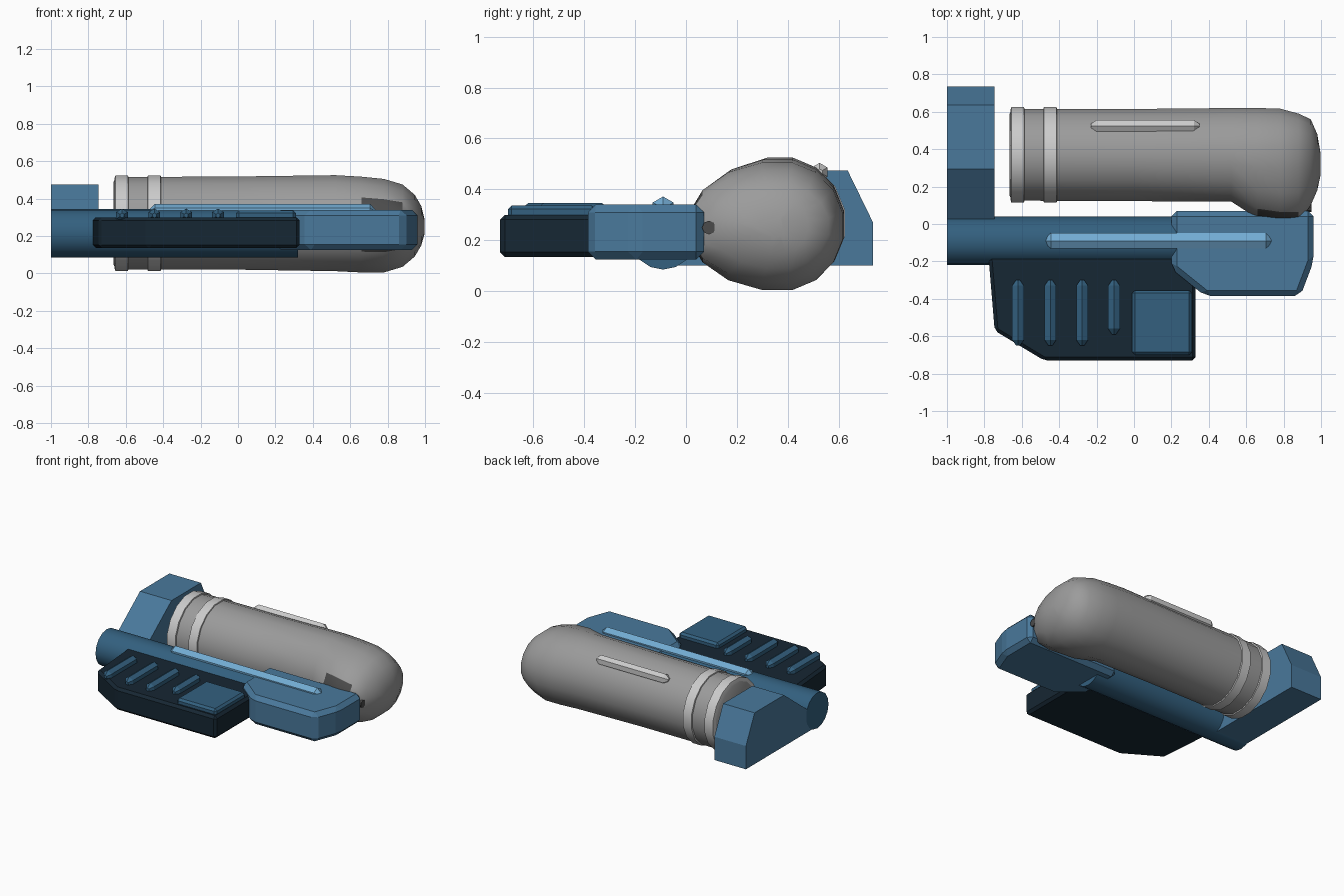
import bpy, bmesh, math
from math import cos, sin, pi, radians

if "Cube" in bpy.data.objects:
    bpy.data.objects.remove(bpy.data.objects["Cube"])


def material(name, rgb):
    m = bpy.data.materials.new(name)
    m.diffuse_color = (*rgb, 1)
    m.use_nodes = True
    m.node_tree.nodes["Principled BSDF"].inputs["Base Color"].default_value = m.diffuse_color
    return m


BLOCK = material("mid_blue", (0.067, 0.19, 0.33))
BAR = material("deep_blue", (0.033, 0.117, 0.212))
DARK = material("dark_navy", (0.008, 0.02, 0.033))
TRIM = material("light_blue", (0.17, 0.41, 0.65))
GREY = material("mid_grey", (0.33, 0.33, 0.33))
SHADE = material("dark_grey", (0.07, 0.07, 0.07))


def loft(name, rings, mat=None, smooth=None, bevel=0):
    """Skin equal-length rings of points and cap both ends."""
    bm = bmesh.new()
    vs = [[bm.verts.new(p) for p in r] for r in rings]
    n = len(vs[0])
    for a, b in zip(vs, vs[1:]):
        for i in range(n):
            j = (i + 1) % n
            bm.faces.new((a[i], a[j], b[j], b[i]))
    bm.faces.new(vs[0])
    bm.faces.new(vs[-1])
    bmesh.ops.recalc_face_normals(bm, faces=bm.faces)
    me = bpy.data.meshes.new(name)
    bm.to_mesh(me)
    bm.free()
    ob = bpy.data.objects.new(name, me)
    bpy.context.collection.objects.link(ob)
    if mat:
        me.materials.append(mat)
    if bevel:
        mod = ob.modifiers.new("bevel", 'BEVEL')
        mod.width, mod.segments = bevel, 1
        mod.limit_method, mod.angle_limit = 'ANGLE', radians(20)
    if smooth:
        bpy.ops.object.select_all(action='DESELECT')
        ob.select_set(True)
        bpy.context.view_layer.objects.active = ob
        bpy.ops.object.shade_smooth_by_angle(angle=radians(smooth))
    return ob


def rod(name, axis, c, stations, sides, mat=None, smooth=None, turn=0.0):
    """Round bar along x or y; stations are (offset, radius)."""
    rings = []
    for t, r in stations:
        ring = []
        for i in range(sides):
            a = 2 * pi * (i + turn) / sides
            u, w = r * sin(a), r * cos(a)
            ring.append((c[0] + t, c[1] + u, c[2] + w) if axis == 'x'
                        else (c[0] + u, c[1] + t, c[2] + w))
        rings.append(ring)
    return loft(name, rings, mat, smooth)


def pill(name, axis, c, length, r, mat=None, tip=0.03):
    h = length / 2
    return rod(name, axis, c, [(-h, r * .35), (tip - h, r), (h - tip, r), (h, r * .35)], 6, mat)


def slab(name, outline, z0, z1, mat, bevel):
    return loft(name, [[(x, y, z) for x, y in outline] for z in (z0, z1)], mat, bevel=bevel)


# Grey canister body: (x, y_min, y_max, z_min, z_max), with a side bulge near the nose
sections = [(-0.665, .15, .59, .045, .49), (-0.65, .125, .615, .02, .515),
            (0.0, .122, .615, .02, .518), (0.52, .12, .62, .012, .525),
            (0.66, .03, .62, .005, .517), (0.78, .01, .617, .005, .505),
            (0.88, .01, .59, .035, .475), (0.945, .10, .56, .09, .42),
            (0.98, .18, .48, .15, .36), (0.997, .26, .38, .21, .29)]
rings = []
for x, y0, y1, z0, z1 in sections:
    cy, cz = .37 if y0 < .3 < y1 else (y0 + y1) / 2, (z0 + z1) / 2
    ring = []
    for i in range(16):
        a = 2 * pi * (i + .5) / 16
        ry = (y1 - cy if cos(a) > 0 else cy - y0) / cos(pi / 16)
        ring.append((x, cy + ry * cos(a), cz + (z1 - z0) / 2 / cos(pi / 16) * sin(a)))
    rings.append(ring)
body = loft("canister_body", rings, GREY, smooth=40)
body.data.materials.append(SHADE)
for f in body.data.polygons:          # dark socket facing the side block
    if .66 < f.center.x < .9 and f.center.y < .1:
        f.material_index = 1

# Socket pin
rod("socket_pin", 'x', (.915, .09, .25), [(-.05, .027), (.035, .027)], 8, SHADE)

# Collar rings
for i, x in enumerate((-0.622, -0.448)):
    rod(f"collar_ring_{i + 1}", 'x', (x, .37, .268),
        [(-.038, .245), (-.034, .26), (.034, .26), (.038, .245)], 16, None, 30, .5)

# Raised strip on canister
pill("canister_strip", 'x', (.06, .525, .468), .58, .036)

# End bracket
profile = [(-.035, .1), (.735, .1), (.735, .27), (.635, .475), (.295, .475), (-.035, .22)]
loft("end_bracket", [[(x, y, z) for y, z in profile] for x in (-1.0, -.745)], BLOCK)

# Main bar and its trim
rod("main_bar", 'x', (-.34, -.09, .215), [(-.66, .13), (.66, .13)], 16, BAR, 30)
pill("bar_trim", 'x', (.13, -.09, .325), 1.21, .047, TRIM)

# Side block joining bar and canister
slab("side_block", [(.2, .07), (.2, -.24), (.38, -.385), (.89, -.385), (.96, -.2), (.96, .07)],
     .125, .34, BLOCK, .03)

# Dark grip plate with ribs and pad
slab("grip_plate", [(-.78, -.15), (-.745, -.57), (-.48, -.73), (.33, -.73), (.33, -.15)],
     .135, .3, DARK, .018)
for i, (x, y0) in enumerate(((-.62, -.65), (-.447, -.65), (-.277, -.65), (-.107, -.59))):
    pill(f"grip_rib_{i + 1}", 'y', (x, (y0 - .3) / 2, .31), -.3 - y0, .036, BAR)
slab("grip_pad", [(-.01, -.7), (.31, -.7), (.31, -.355), (-.01, -.355)], .28, .337, BAR, .015)
